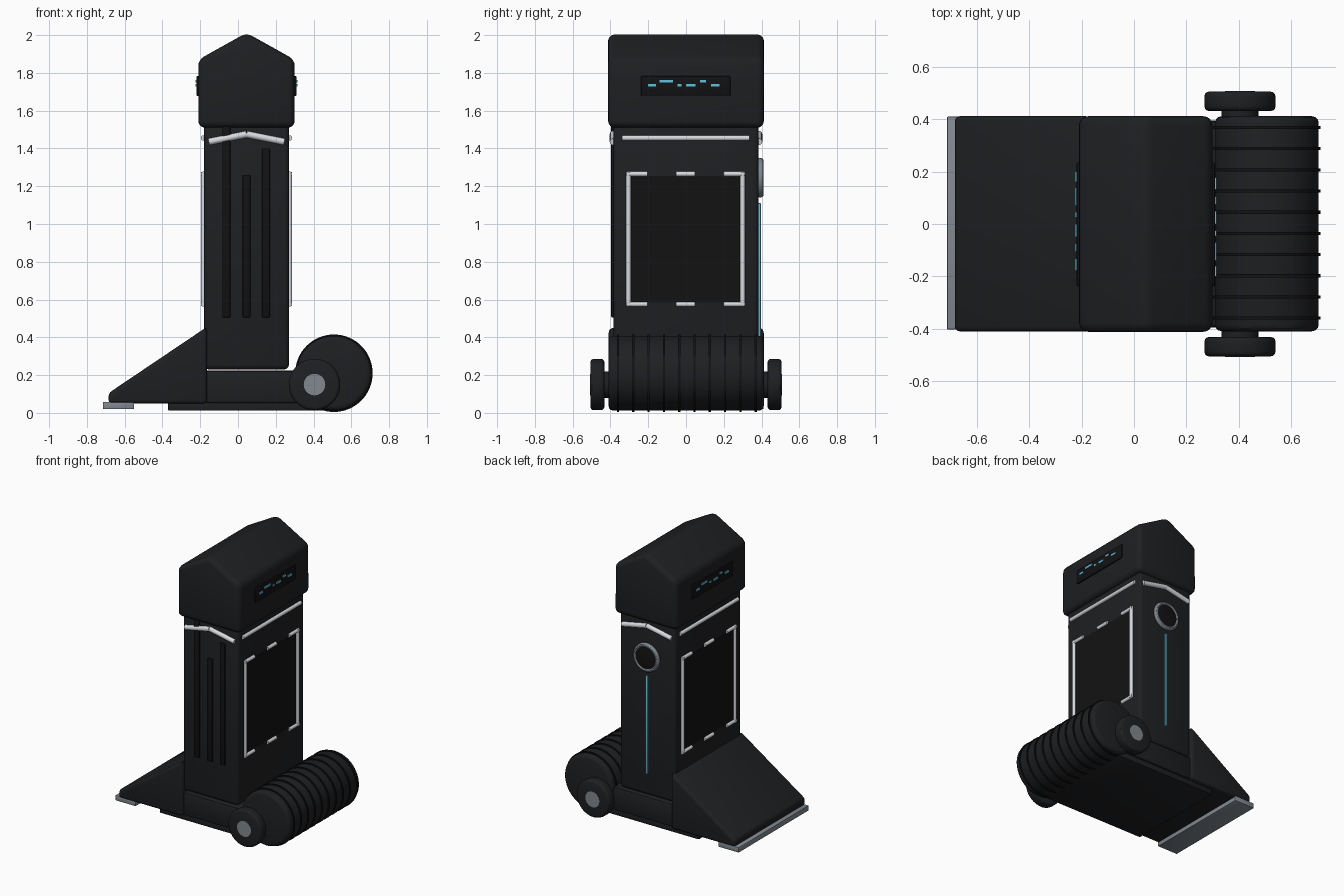
import bpy, bmesh, math
from mathutils import Vector, Matrix

if "Cube" in bpy.data.objects:
    bpy.data.objects.remove(bpy.data.objects["Cube"])


def material(name, rgb):
    m = bpy.data.materials.new(name)
    m.diffuse_color = (*rgb, 1)
    m.use_nodes = True
    m.node_tree.nodes["Principled BSDF"].inputs["Base Color"].default_value = m.diffuse_color
    return m


BLACK = material("black_paint", (0.013, 0.014, 0.016))
DARK = material("dark_trim", (0.006, 0.006, 0.007))
SILVER = material("silver", (0.68, 0.70, 0.74))
STEEL = material("steel", (0.22, 0.25, 0.28))
CYAN = material("light_blue", (0.13, 0.52, 0.72))
CX = 0.045  # centre line of the tower


def finish(name, bm, mat, bevel=0, segs=3):
    bmesh.ops.recalc_face_normals(bm, faces=bm.faces[:])
    if bevel:
        edges = [e for e in bm.edges if e.calc_face_angle(0) > math.radians(25)]
        bmesh.ops.bevel(bm, geom=edges, offset=bevel, segments=segs,
                        profile=0.5, affect='EDGES', clamp_overlap=True)
    me = bpy.data.meshes.new(name)
    bm.to_mesh(me)
    bm.free()
    me.materials.append(mat)
    ob = bpy.data.objects.new(name, me)
    bpy.context.collection.objects.link(ob)
    return ob


def extrude_y(name, pts, y0, y1, mat, bevel=0, segs=3):
    """Extrude an (x, z) profile from y0 to y1."""
    bm = bmesh.new()
    f = bm.faces.new([bm.verts.new((x, y0, z)) for x, z in pts])
    r = bmesh.ops.extrude_face_region(bm, geom=[f])
    bmesh.ops.translate(bm, vec=(0, y1 - y0, 0),
                        verts=[v for v in r['geom'] if isinstance(v, bmesh.types.BMVert)])
    return finish(name, bm, mat, bevel, segs)


def box(name, x, y, z, mat, bevel=0, segs=2):
    return extrude_y(name, [(x[0], z[0]), (x[1], z[0]), (x[1], z[1]), (x[0], z[1])],
                     y[0], y[1], mat, bevel, segs)


def disc(name, x, z, r, y0, y1, mat, bevel=0, n=48):
    pts = [(x + r * math.cos(2 * math.pi * i / n), z + r * math.sin(2 * math.pi * i / n))
           for i in range(n)]
    return extrude_y(name, pts, y0, y1, mat, bevel)


def rod(name, a, b, r, mat=SILVER):
    a, b = Vector(a), Vector(b)
    bm = bmesh.new()
    rot = (b - a).to_track_quat('Z', 'Y').to_matrix().to_4x4()
    bmesh.ops.create_cone(bm, cap_ends=True, segments=16, radius1=r, radius2=r,
                          depth=(b - a).length, matrix=Matrix.Translation((a + b) / 2) @ rot)
    return finish(name, bm, mat)


def span(c, half):
    return (c - half, c + half)


# tower and gabled head
box("tower_body", (-0.18, 0.27), (-0.385, 0.385), (0.23, 1.58), BLACK, 0.025, 3)
extrude_y("head", [(-0.21, 1.51), (0.30, 1.51), (0.30, 1.87), (CX, 2.012), (-0.21, 1.87)],
          -0.412, 0.412, BLACK, 0.035, 4)

# base, wedge and scraper blade
box("base_block", (-0.18, 0.42), (-0.395, 0.395), (0.05, 0.225), BLACK, 0.02)
box("floor_plate", (-0.37, 0.45), (-0.38, 0.38), (0.012, 0.06), BLACK, 0.006)
extrude_y("front_wedge", [(-0.685, 0.05), (-0.165, 0.05), (-0.165, 0.455), (-0.685, 0.105)],
          -0.41, 0.412, BLACK, 0.018)
box("scraper_blade", (-0.715, -0.55), (-0.403, 0.41), (0.02, 0.058), STEEL, 0.004)

# ribbed roller
disc("roller", 0.508, 0.21, 0.198, -0.41, 0.412, BLACK, 0.025, 64)
for i in range(10):
    y = -0.36 + i * 0.081
    disc("roller_rib", 0.508, 0.21, 0.205, y - 0.006, y + 0.006, DARK, 0, 64)

# side wheels with hubs
for s in (-1, 1):
    disc("axle", 0.405, 0.15, 0.07, s * 0.36, s * 0.45, BLACK)
    disc("wheel", 0.405, 0.15, 0.136, s * 0.432, s * 0.506, BLACK, 0.018)
    disc("wheel_hub", 0.405, 0.15, 0.057, s * 0.49, s * 0.508, STEEL)

# vertical slats on the front
for x, top in ((-0.062, 1.53), (CX, 1.26), (0.148, 1.40)):
    box("front_slat", span(x, 0.021), (-0.396, -0.37), (0.505, top), DARK, 0.005)

# silver chevrons on front and back
for s in (-1, 1):
    for d in (-1, 1):
        rod("chevron_bar", (CX, s * 0.386, 1.475), (CX + d * 0.2, s * 0.386, 1.435), 0.018)

# both broad sides: collar bar, broken frame, display
dashes = ((-0.18, 1.735, 0.04), (-0.105, 1.755, 0.07), (-0.035, 1.735, 0.02),
          (0.025, 1.735, 0.05), (0.09, 1.755, 0.03), (0.155, 1.735, 0.045))
for s in (-1, 1):
    xs = CX + s * 0.228
    rod("collar_bar", (xs, -0.34, 1.455), (xs, 0.335, 1.455), 0.014)
    box("side_panel", sorted((CX + s * 0.2, CX + s * 0.2265)), (-0.3, 0.3), (0.585, 1.255), DARK)
    for y in (-0.305, 0.3):
        rod("frame_upright", (xs, y, 0.565), (xs, y, 1.275), 0.013)
    for z in (0.575, 1.265):
        for y0, y1 in ((-0.315, -0.205), (-0.052, 0.048), (0.198, 0.312)):
            rod("frame_bar", (xs, y0, z), (xs, y1, z), 0.013)
    box("display", sorted((CX + s * 0.24, CX + s * 0.265)), (-0.238, 0.235),
        (1.677, 1.783), DARK, 0.006)
    for y, z, w in dashes:
        box("display_light", sorted((CX + s * 0.25, CX + s * 0.27)), span(s * y, w / 2),
            span(z, 0.007), CYAN)

# round lens and light strip on the back
bm = bmesh.new()
N, M = 48, 12
rings = []
for i in range(N):
    a = 2 * math.pi * i / N
    rings.append([])
    for j in range(M):
        b = 2 * math.pi * j / M
        r = 0.09 + 0.015 * math.cos(b)
        rings[i].append(bm.verts.new((CX + r * math.cos(a), 0.393 + 0.018 * math.sin(b),
                                      1.245 + r * math.sin(a))))
for i in range(N):
    for j in range(M):
        p, q = rings[i], rings[(i + 1) % N]
        bm.faces.new((p[j], q[j], q[(j + 1) % M], p[(j + 1) % M]))
finish("lens_ring", bm, STEEL)
disc("lens", CX, 1.245, 0.082, 0.37, 0.407, DARK, 0.008)
box("back_light_strip", span(CX, 0.008), (0.37, 0.396), (0.39, 1.11), CYAN, 0.003)

# smooth shading with sharp edges kept
bpy.ops.object.select_all(action='SELECT')
bpy.context.view_layer.objects.active = bpy.data.objects["head"]
bpy.ops.object.shade_smooth_by_angle(angle=math.radians(30))
